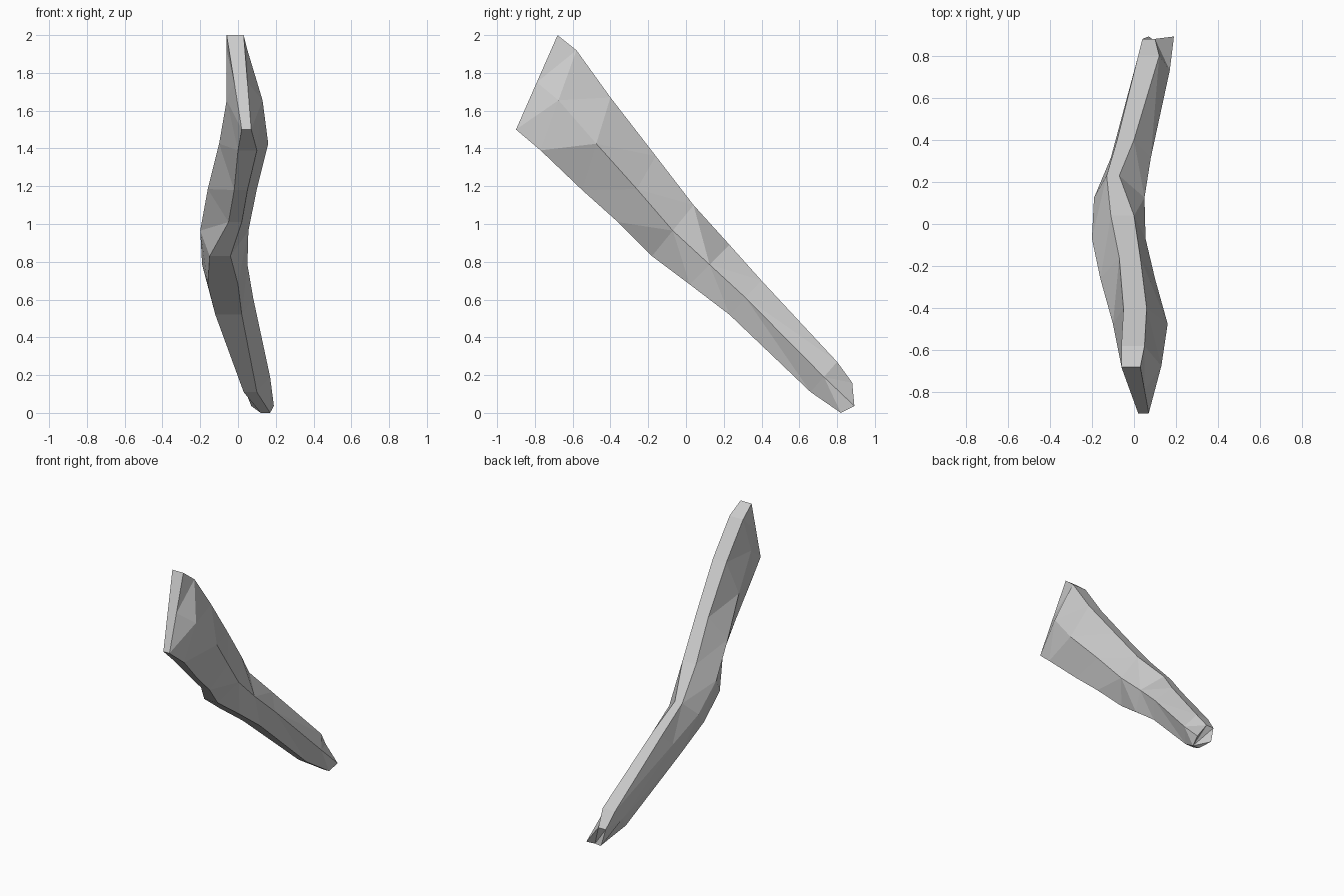
import bpy
import bmesh
from mathutils import Vector

default_cube = bpy.data.objects.get("Cube")
if default_cube:
    bpy.data.objects.remove(default_cube, do_unlink=True)


def make_material(name, color):
    material = bpy.data.materials.new(name)
    material.use_nodes = True
    material.diffuse_color = color
    shader = next(n for n in material.node_tree.nodes if n.type == 'BSDF_PRINCIPLED')
    shader.inputs["Base Color"].default_value = color
    shader.inputs["Roughness"].default_value = 0.8
    return material


# Direction of the shaft in the side plane, running from the wide end to the tip
AXIS = Vector((0, 0.69, -0.72))


def six_sided_ring(bm, upper, lower, upper_x, lower_x, side_x, bulge=0.0):
    """Upper and lower ridges are (y, z); the x pairs run from -x to +x."""
    top = Vector((0, *upper))
    bottom = Vector((0, *lower))
    middle = (top + bottom) / 2 + AXIS * bulge
    across = Vector((1, 0, 0))
    corners = [
        top + across * upper_x[0], top + across * upper_x[1],
        middle + across * side_x[1],
        bottom + across * lower_x[1], bottom + across * lower_x[0],
        middle + across * side_x[0],
    ]
    return [bm.verts.new(corner) for corner in corners]


# Cross-sections along the bent shaft
sections = [
    # wide end
    ((-.68, 2.0), (-.90, 1.5), (-.06, .03), (.02, .07), (-.02, .05)),
    # broad shoulder
    ((-.58, 1.92), (-.77, 1.39), (-.06, .05), (.0, .10), (-.06, .13)),
    # widest part of the upper shaft
    ((-.40, 1.67), (-.55, 1.18), (-.05, .06), (-.02, .05), (-.10, .16)),
    # upper shaft
    ((-.16, 1.36), (-.36, 1.01), (-.07, .03), (-.05, .02), (-.16, .10)),
    # bend
    ((.04, 1.10), (-.18, .83), (-.11, .0), (-.15, -.04), (-.20, .055)),
    # hollow below the bend
    ((.23, .89), (.02, .68), (-.13, -.07), (-.16, .0), (-.19, .05)),
    # lower shaft
    ((.40, .70), (.23, .52), (-.08, .0), (-.12, .02), (-.11, .08)),
    # start of the tip
    ((.80, .27), (.66, .11), (.02, .12), (.03, .10), (.01, .17)),
    # blunt tip
    ((.88, .16), (.82, .0), (.04, .10), (.12, .17), (.07, .19), .06),
]

# Skin the sections into one faceted shaft
bm = bmesh.new()
rings = [six_sided_ring(bm, *section) for section in sections]
for ring, following in zip(rings, rings[1:]):
    for i in range(len(ring)):
        j = (i + 1) % len(ring)
        bm.faces.new((ring[i], ring[j], following[j], following[i]))
bm.faces.new(rings[0])
bm.faces.new(rings[-1])
bmesh.ops.triangulate(bm, faces=bm.faces[:], quad_method='SHORT_EDGE')
bmesh.ops.recalc_face_normals(bm, faces=bm.faces[:])

mesh = bpy.data.meshes.new("bent_shaft")
bm.to_mesh(mesh)
bm.free()
mesh.materials.append(make_material("pale grey", (0.6, 0.6, 0.6, 1)))
shaft = bpy.data.objects.new("bent_shaft", mesh)
bpy.context.scene.collection.objects.link(shaft)
